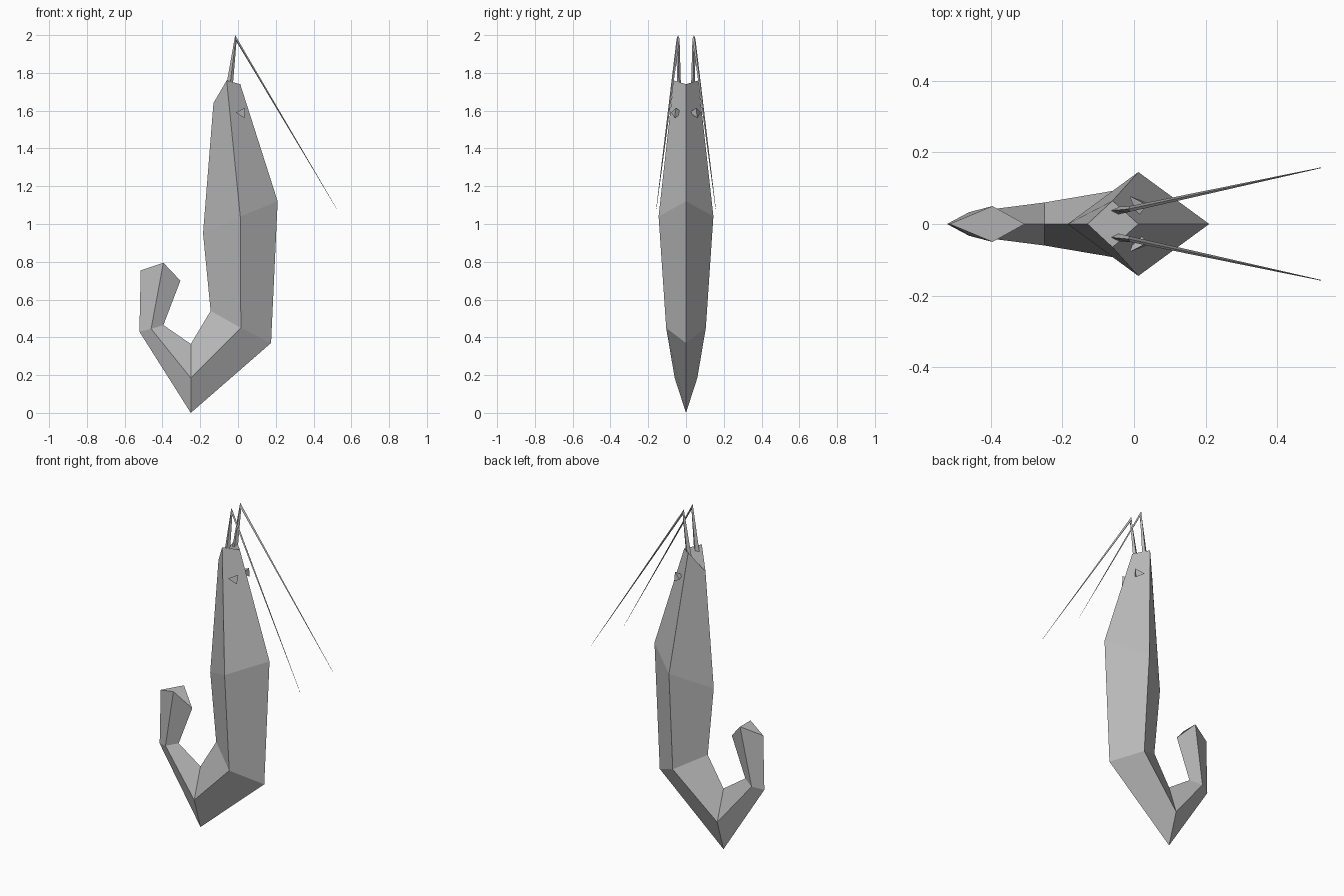
import bpy
import bmesh

cube = bpy.data.objects.get("Cube")
if cube:
    bpy.data.objects.remove(cube, do_unlink=True)

shell_grey = bpy.data.materials.new("shell_grey")
shell_grey.use_nodes = True
colour = (0.5, 0.5, 0.5, 1)
shell_grey.diffuse_color = colour
shell_grey.node_tree.nodes["Principled BSDF"].inputs["Base Color"].default_value = colour


def finish(name, bm):
    bmesh.ops.recalc_face_normals(bm, faces=bm.faces)
    mesh = bpy.data.meshes.new(name)
    bm.to_mesh(mesh)
    bm.free()
    mesh.materials.append(shell_grey)
    obj = bpy.data.objects.new(name, mesh)
    bpy.context.collection.objects.link(obj)
    return obj


def loft(name, sections):
    """Join diamond sections given as (back xz, ridge xz, inner xz, half width, centre y)."""
    bm = bmesh.new()
    rings = []
    for back, ridge, inner, w, y in sections:
        points = [(back, y), (ridge, y + w), (inner, y), (ridge, y - w)]
        rings.append([bm.verts.new((p[0], py, p[1])) for p, py in points])
    for a, b in zip(rings, rings[1:]):
        for i in range(4):
            j = (i + 1) % 4
            bm.faces.new((a[i], a[j], b[j], b[i]))
    bm.faces.new(rings[0])
    bm.faces.new(rings[-1])
    return finish(name, bm)


# Curled body, from head to tail
loft("body", [
    ((0.012, 1.74), (-0.06, 1.76), (-0.13, 1.64), 0.065, 0),
    ((0.21, 1.12), (0.012, 1.04), (-0.185, 0.95), 0.145, 0),
    ((0.175, 0.37), (0.015, 0.45), (-0.145, 0.54), 0.105, 0),
    ((-0.25, 0.0), (-0.25, 0.185), (-0.25, 0.365), 0.06, 0),
    ((-0.522, 0.43), (-0.46, 0.445), (-0.395, 0.465), 0.033, 0),
    ((-0.515, 0.755), (-0.395, 0.795), (-0.305, 0.70), 0.05, 0),
])

for side, s in (("left", -1), ("right", 1)):
    # Feeler: short upright stalk, then a long tapering whip
    tip = (0.522, 1.08)
    loft("feeler_" + side, [
        ((-0.03, 1.70), (-0.047, 1.70), (-0.068, 1.70), 0.011, s * 0.037),
        ((-0.008, 1.965), (-0.012, 1.98), (-0.015, 2.0), 0.008, s * 0.042),
        (tip, (tip[0], tip[1] + 0.001), (tip[0], tip[1] + 0.002), 0.001, s * 0.157),
    ])

    # Eye: three-sided wedge with its point sunk into the head
    bm = bmesh.new()
    rim = [bm.verts.new((x, s * y, z)) for x, y, z in
           ((-0.012, 0.078, 1.59), (0.037, 0.053, 1.615), (0.035, 0.06, 1.56))]
    root = bm.verts.new((0.01, s * 0.02, 1.59))
    bm.faces.new(rim)
    for i in range(3):
        bm.faces.new((rim[i], rim[(i + 1) % 3], root))
    finish("eye_" + side, bm)
